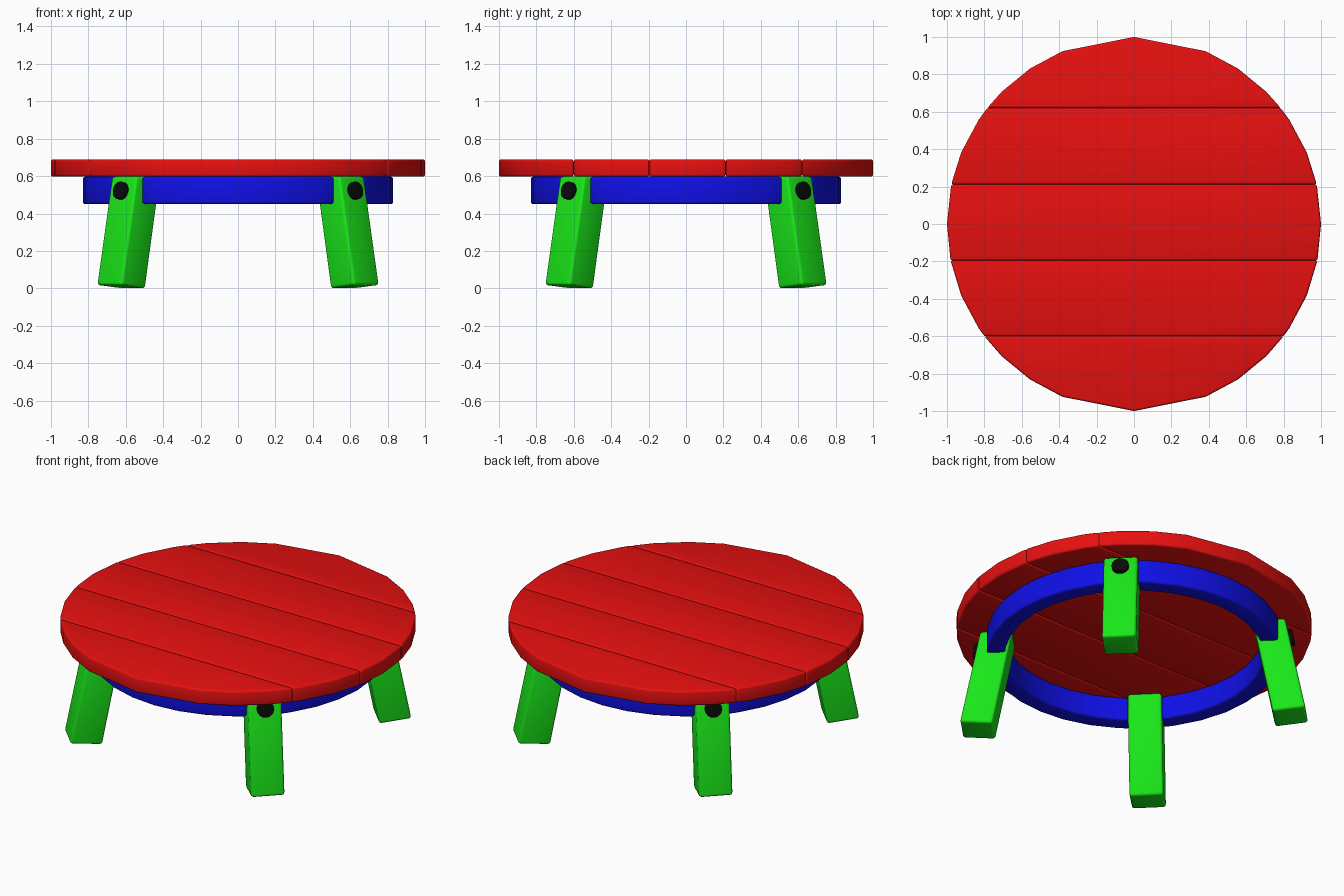
import bpy, bmesh, math
from mathutils import Matrix, Vector

if "Cube" in bpy.data.objects:
    bpy.data.objects.remove(bpy.data.objects["Cube"])


def material(name, rgb):
    m = bpy.data.materials.new(name)
    m.diffuse_color = (*rgb, 1)
    m.use_nodes = True
    m.node_tree.nodes["Principled BSDF"].inputs["Base Color"].default_value = m.diffuse_color
    return m


RED = material("red", (0.8, 0.005, 0.005))
GREEN = material("green", (0.01, 0.8, 0.01))
BLUE = material("blue", (0.005, 0.005, 0.8))
BLACK = material("black", (0.003, 0.003, 0.003))


def prism(name, bottom, top, mat, bevel, turn=0):
    """Solid between two matching outlines, with rounded edges, turned about z."""
    bm = bmesh.new()
    lo = [bm.verts.new(p) for p in bottom]
    hi = [bm.verts.new(p) for p in top]
    n = len(lo)
    bm.faces.new(lo[::-1])
    bm.faces.new(hi)
    for i in range(n):
        j = (i + 1) % n
        bm.faces.new((lo[i], lo[j], hi[j], hi[i]))
    bmesh.ops.recalc_face_normals(bm, faces=bm.faces)
    edges = [e for e in bm.edges if e.calc_face_angle(0) > 0.5]
    bmesh.ops.bevel(bm, geom=edges, offset=bevel, offset_type='OFFSET', segments=3,
                    profile=0.5, affect='EDGES', clamp_overlap=True)
    bm.transform(Matrix.Rotation(turn, 4, 'Z'))
    mesh = bpy.data.meshes.new(name)
    bm.to_mesh(mesh)
    bm.free()
    ob = bpy.data.objects.new(name, mesh)
    bpy.context.collection.objects.link(ob)
    mesh.materials.append(mat)
    bpy.ops.object.select_all(action='DESELECT')
    ob.select_set(True)
    bpy.context.view_layer.objects.active = ob
    bpy.ops.object.shade_smooth_by_angle(angle=math.radians(35))
    return ob


def lift(outline, z):
    return [(x, y, z) for x, y in outline]


STEP = math.pi / 16

# Round table top: five planks cut from a 32-sided disc
cuts = [-1, -0.60, -0.195, 0.212, 0.62, 1]
ring_y = [math.sin(i * STEP) for i in range(-7, 8)]
for k, (lo, hi) in enumerate(zip(cuts, cuts[1:])):
    ys = [lo] + [y for y in ring_y if lo + 0.03 < y < hi - 0.03] + [hi]
    right = [(math.sqrt(max(0, 1 - y * y)), y) for y in ys]
    left = [(-x, y) for x, y in reversed(right) if x > 1e-4]
    outline = right + left
    prism(f"top_plank_{k + 1}", lift(outline, 0.597), lift(outline, 0.69), RED, 0.012)

# Apron: four curved rails, ending flat against the legs
HALF = 0.094


def arc(r):
    end = math.pi / 4 - math.asin(HALF / r)
    angles = [-end] + [i * STEP for i in range(-3, 4)] + [end]
    return [(r * math.cos(a), r * math.sin(a)) for a in angles]


rail = arc(0.83) + arc(0.725)[::-1]
for k in range(4):
    prism(f"apron_rail_{k + 1}", lift(rail, 0.45), lift(rail, 0.597), BLUE, 0.014,
          k * math.pi / 2)

# Splayed legs on the diagonals, each with a round bolt head on its outer face
W, D = 0.096, 0.092
foot = [(0.884 - D, -W, 0), (0.884 + D, -W, 0.018), (0.884 + D, W, 0.018), (0.884 - D, W, 0)]
head = [(0.77 - D, -W, 0.597), (0.77 + D, -W, 0.597), (0.77 + D, W, 0.597), (0.77 - D, W, 0.597)]
tilt = Matrix.Rotation(math.radians(11.2), 3, 'Y')
tilt = Matrix.Rotation(math.radians(-11.2), 3, 'Y')
bolt_at = Vector((0.785 + D, 0, 0.52))


def bolt_ring(depth):
    pts = [Vector((depth, 0.048 * math.cos(i * STEP * 2), 0.048 * math.sin(i * STEP * 2)))
           for i in range(16)]
    return [bolt_at + tilt @ p for p in pts]


for k in range(4):
    turn = math.pi / 4 + k * math.pi / 2
    prism(f"leg_{k + 1}", foot, head, GREEN, 0.015, turn)
    prism(f"leg_bolt_{k + 1}", bolt_ring(-0.02), bolt_ring(0.025), BLACK, 0.004, turn)
